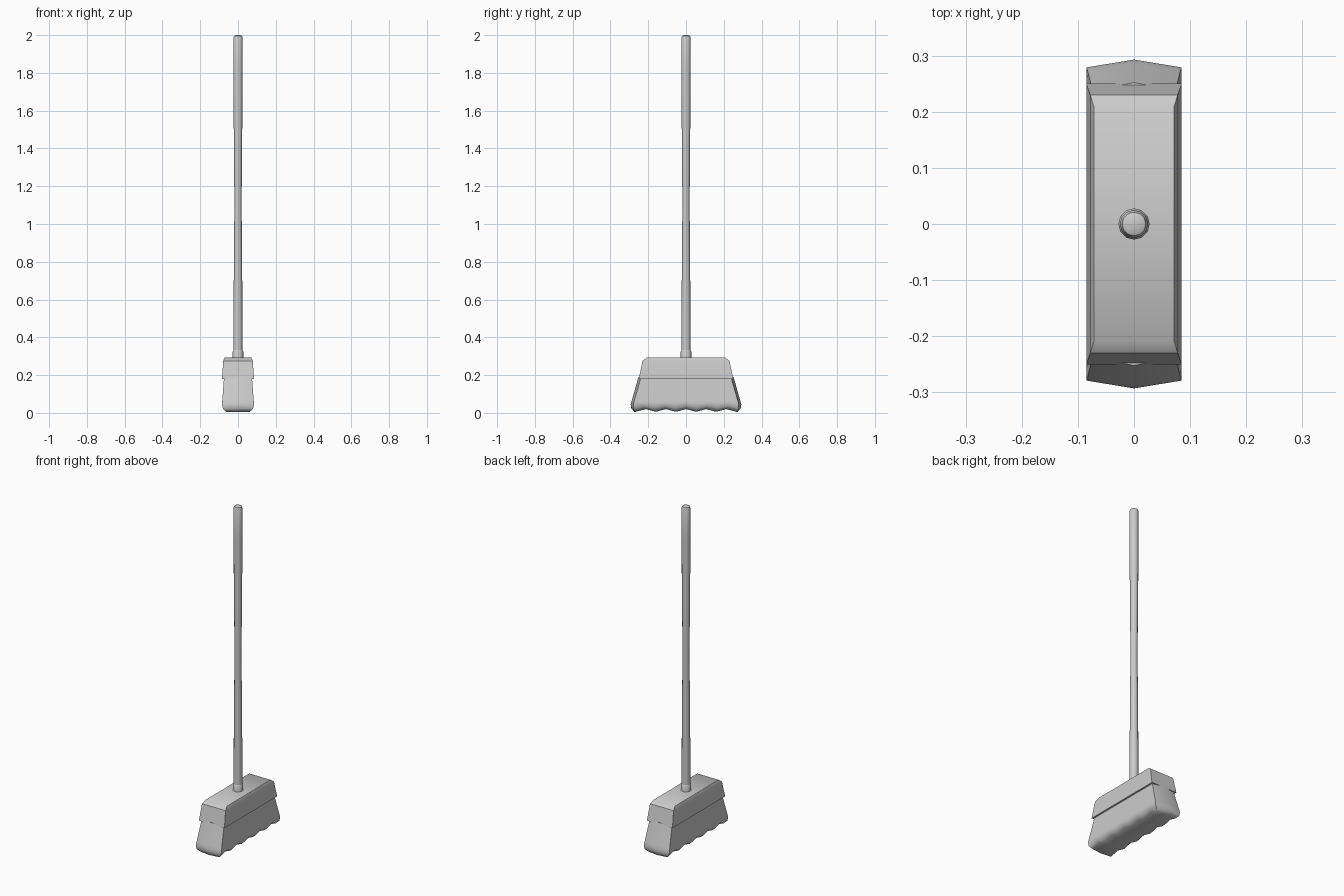
import bpy, bmesh, math

if "Cube" in bpy.data.objects:
    bpy.data.objects.remove(bpy.data.objects["Cube"])


def make_object(name, bm, angle=40):
    bmesh.ops.recalc_face_normals(bm, faces=bm.faces)
    mesh = bpy.data.meshes.new(name)
    bm.to_mesh(mesh)
    bm.free()
    obj = bpy.data.objects.new(name, mesh)
    bpy.context.collection.objects.link(obj)
    bpy.ops.object.select_all(action='DESELECT')
    obj.select_set(True)
    bpy.context.view_layer.objects.active = obj
    bpy.ops.object.shade_smooth_by_angle(angle=math.radians(angle))
    return obj


def loft(name, rings, angle=40, caps=True):
    """Bridge equal-length rings of points into a skin."""
    bm = bmesh.new()
    loops = [[bm.verts.new(p) for p in ring] for ring in rings]
    n = len(loops[0])
    for a, b in zip(loops, loops[1:]):
        for i in range(n):
            j = (i + 1) % n
            bm.faces.new((a[i], a[j], b[j], b[i]))
    if caps:
        bm.faces.new(loops[0])
        bm.faces.new(loops[-1])
    return make_object(name, bm, angle)


def circle(r, z, n=12):
    return [(r * math.cos(2 * math.pi * i / n),
             r * math.sin(2 * math.pi * i / n), z) for i in range(n)]


def rect(x, y, z):
    return [(-x, -y, z), (x, -y, z), (x, y, z), (-x, y, z)]


# Handle: slim at the middle, rounded at the top
loft("handle", [circle(r, z) for r, z in (
    (0.024, 0.27), (0.024, 0.5), (0.021, 0.9), (0.019, 1.1), (0.021, 1.33),
    (0.025, 1.8), (0.025, 1.985), (0.021, 1.996), (0.012, 2.0))])

# Collar where the handle meets the block
loft("handle_collar", [circle(r, z) for r, z in (
    (0.028, 0.28), (0.028, 0.325), (0.024, 0.332))])

# Tapered block with softened top edge
loft("head_block", [rect(0.085, 0.25, 0.18), rect(0.078, 0.23, 0.276),
                    rect(0.071, 0.208, 0.292)])

# Bristles: flared skirt with pointed ends and a scalloped lower edge
SEG = 10


def bristle_ring(x, y, tip, z, wave):
    side = []
    for i in range(SEG + 1):
        dz = wave if i % 2 else 0.0
        side.append((x, -y + 2 * y * i / SEG, z + dz))
    other = [(-px, -py, pz) for px, py, pz in side]
    return side + [(0, tip, z)] + other + [(0, -tip, z)]


bm = bmesh.new()
rings = [bristle_ring(*p) for p in (
    (0.074, 0.238, 0.252, 0.19, 0.0),
    (0.083, 0.274, 0.287, 0.065, 0.0),
    (0.085, 0.279, 0.293, 0.045, 0.008),
    (0.08, 0.279, 0.289, 0.022, 0.014),
    (0.064, 0.266, 0.274, 0.006, 0.014))]
loops = [[bm.verts.new(p) for p in r] for r in rings]
n = len(loops[0])
for a, b in zip(loops, loops[1:]):
    for i in range(n):
        j = (i + 1) % n
        bm.faces.new((a[i], a[j], b[j], b[i]))
bm.faces.new(loops[0])
# Underside built as strips so the scallops run across it
low = loops[-1]
right, left = low[:SEG + 1], low[SEG + 2:2 * SEG + 3][::-1]
for i in range(SEG):
    bm.faces.new((right[i], right[i + 1], left[i + 1], left[i]))
bm.faces.new((right[SEG], low[SEG + 1], left[SEG]))
bm.faces.new((left[0], low[-1], right[0]))
make_object("bristles", bm, 50)
